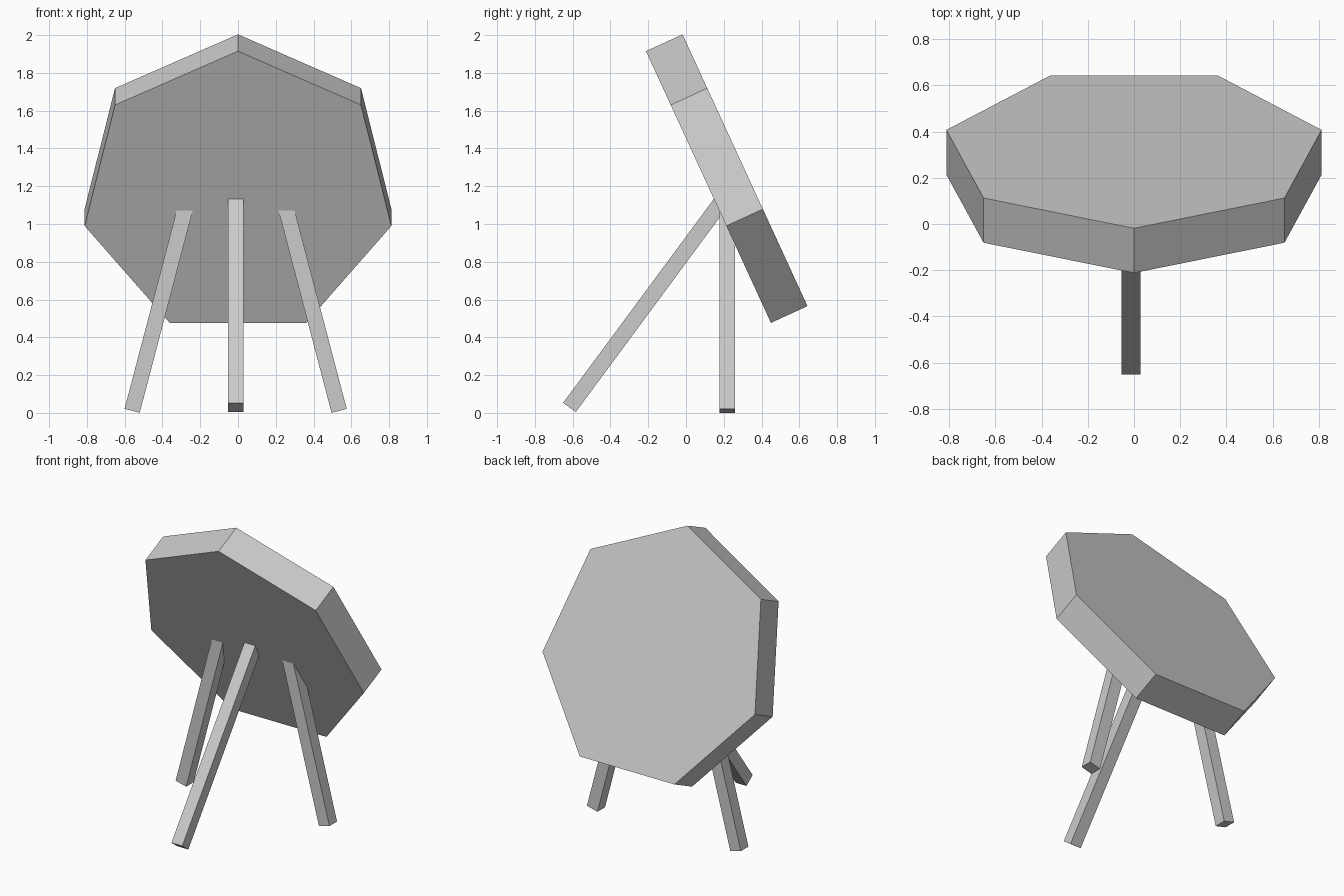
import bpy
from math import pi, atan2
from mathutils import Vector, Matrix

if "Cube" in bpy.data.objects:
    bpy.data.objects.remove(bpy.data.objects["Cube"])


# Tilted seven-sided board, one corner at the top
face_top, face_low = Vector((0, -0.212, 1.915)), Vector((0, 0.45, 0.476))
up = (face_top - face_low).normalized()
normal = Vector((0, -up.z, up.y)).normalized()
if normal.y < 0:
    normal = -normal
radius, thickness = 0.833, 0.213
centre = face_top - up * radius + normal * thickness / 2
side = up.cross(normal)
bpy.ops.mesh.primitive_cylinder_add(vertices=7, radius=radius, depth=thickness)
board = bpy.context.object
board.name = "tilted_board"
# local y holds the first corner, local z is the board normal
board.matrix_world = Matrix.Translation(centre) @ Matrix((side, up, normal)).transposed().to_4x4()


def leg(name, foot, top, size=0.083):
    """Square bar from foot to top, with ends cut square to its axis."""
    foot, top = Vector(foot), Vector(top)
    axis = top - foot
    bpy.ops.mesh.primitive_cube_add(size=1)
    bar = bpy.context.object
    bar.name = name
    # rotate in the plane of the lean so the sides stay square to the frame
    rot = (Matrix.Rotation(-atan2(axis.y, axis.z), 4, 'X') if abs(axis.y) > 1e-6
           else Matrix.Rotation(atan2(axis.x, axis.z), 4, 'Y'))
    scale = Matrix.Diagonal((size, size, axis.length, 1))
    bar.matrix_world = Matrix.Translation((foot + top) / 2) @ rot @ scale


# Long prop leg at the front, and two splayed legs beneath the board
shift = -0.0125
leg("front_leg", (shift, -0.617, 0.029), (shift, 0.20, 1.134))
for label, s in (("left", -1), ("right", 1)):
    leg(label + "_leg", (shift + s * 0.548, 0.218, 0.011),
        (shift + s * 0.262, 0.218, 1.10))
